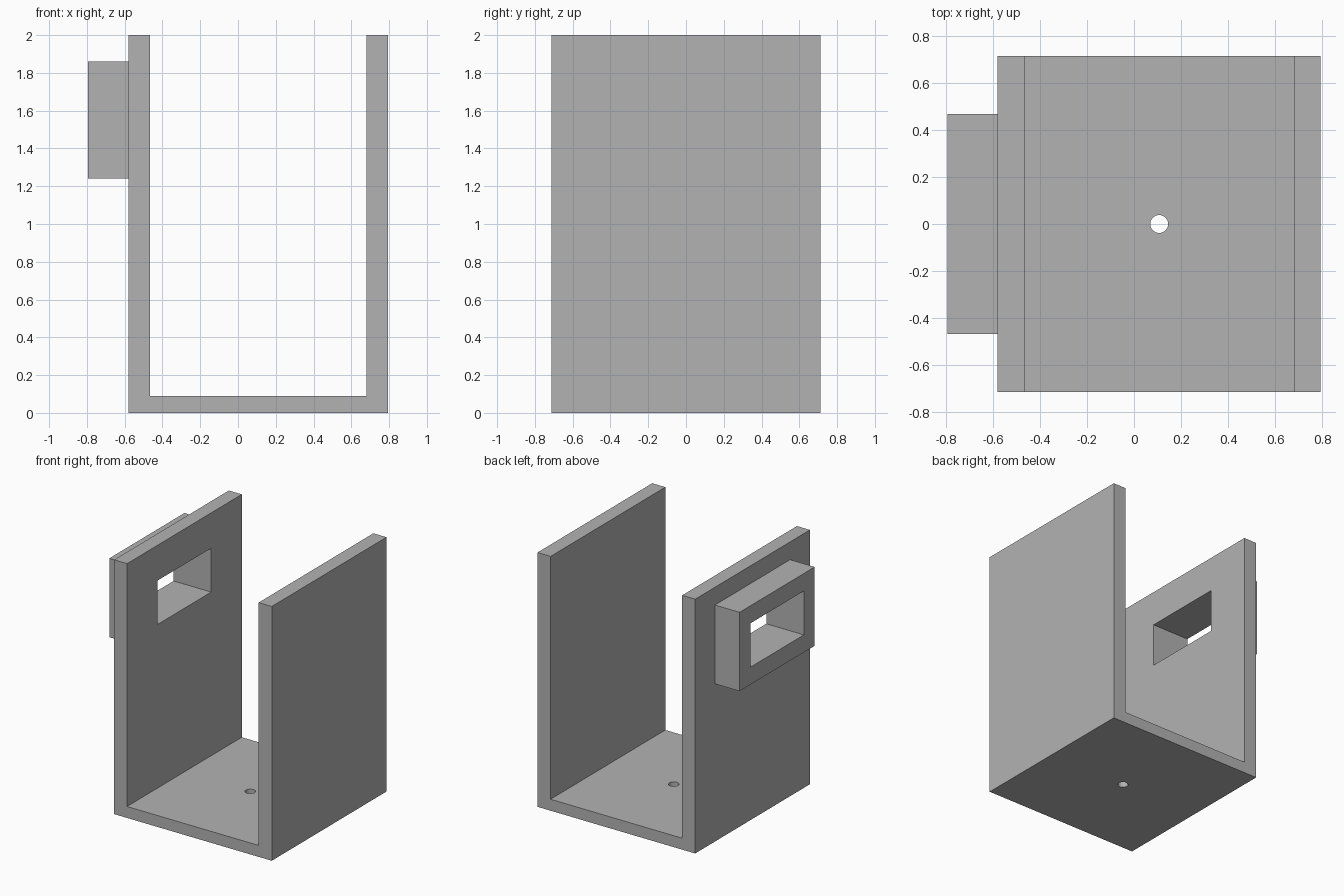
import bpy
import bmesh

default = bpy.data.objects.get("Cube")
if default:
    bpy.data.objects.remove(default, do_unlink=True)

# Single grey finish
grey = bpy.data.materials.new("plain grey")
grey.use_nodes = True
colour = (0.45, 0.45, 0.45, 1)
grey.diffuse_color = colour
grey.node_tree.nodes["Principled BSDF"].inputs["Base Color"].default_value = colour


def link(name, bm):
    bmesh.ops.recalc_face_normals(bm, faces=bm.faces)
    mesh = bpy.data.meshes.new(name)
    bm.to_mesh(mesh)
    bm.free()
    mesh.materials.append(grey)
    obj = bpy.data.objects.new(name, mesh)
    bpy.context.collection.objects.link(obj)
    return obj


def prism(name, profile, y):
    """Extrude an (x, z) outline from -y to y."""
    bm = bmesh.new()
    face = bm.faces.new([bm.verts.new((x, -y, z)) for x, z in profile])
    ext = bmesh.ops.extrude_face_region(bm, geom=[face])["geom"]
    verts = [v for v in ext if isinstance(v, bmesh.types.BMVert)]
    bmesh.ops.translate(bm, verts=verts, vec=(0, 2 * y, 0))
    return link(name, bm)


def box(name, x0, x1, y, z0, z1):
    return prism(name, [(x0, z0), (x1, z0), (x1, z1), (x0, z1)], y)


def combine(obj, tool, operation):
    mod = obj.modifiers.new(operation.title(), 'BOOLEAN')
    mod.operation = operation
    mod.solver = 'EXACT'
    mod.object = tool
    bpy.context.view_layer.objects.active = obj
    bpy.ops.object.modifier_apply(modifier=mod.name)
    bpy.data.objects.remove(tool, do_unlink=True)


# U-shaped channel: floor with two upright walls
left, right, in_left, in_right = -0.579, 0.793, -0.466, 0.679
floor = 0.09
bracket = prism("u_bracket", [
    (left, 0), (right, 0), (right, 2), (in_right, 2),
    (in_right, floor), (in_left, floor), (in_left, 2), (left, 2)], 0.713)

# Block on the outside of one wall, then the window through both
combine(bracket, box("side_block", -0.793, left + 0.05, 0.467, 1.24, 1.86), 'UNION')
combine(bracket, box("window_cutter", -1, -0.3, 0.332, 1.377, 1.722), 'DIFFERENCE')

# Round screw hole in the floor
bm = bmesh.new()
bmesh.ops.create_cone(bm, cap_ends=True, segments=32, radius1=0.038,
                      radius2=0.038, depth=0.5)
bmesh.ops.translate(bm, verts=bm.verts, vec=(0.107, 0, 0))
combine(bracket, link("hole_cutter", bm), 'DIFFERENCE')

bracket.select_set(True)
bpy.context.view_layer.objects.active = bracket
bpy.ops.object.shade_smooth_by_angle()
